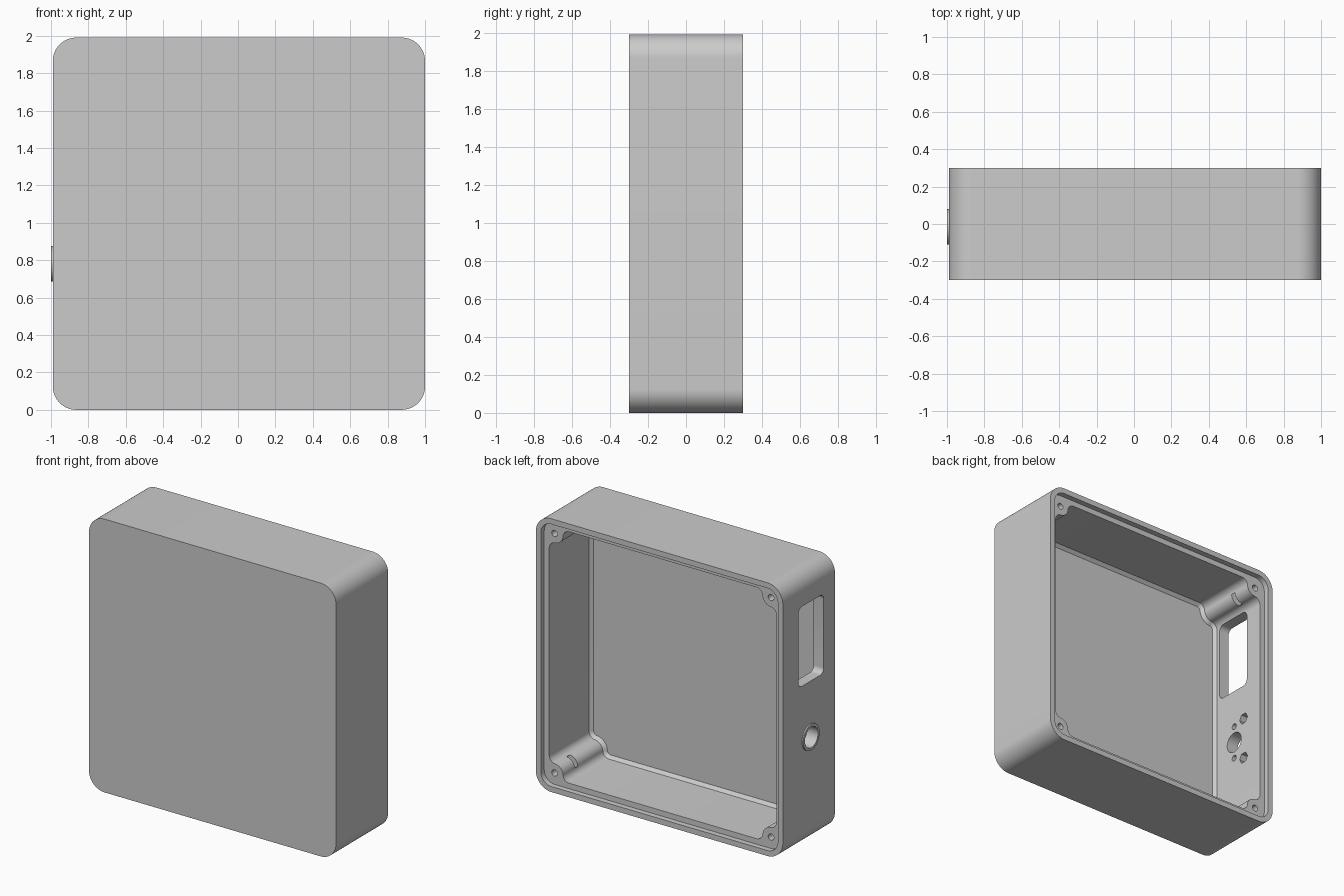
import bpy, bmesh
from math import sin, cos, pi, radians, sqrt, atan2

if "Cube" in bpy.data.objects:
    bpy.data.objects.remove(bpy.data.objects["Cube"])

CX, CZ = 0.005, 0.995      # centre of the square case
HALF, DEPTH = 0.995, 0.30  # half width and half depth
RADIUS = 0.125             # outer corner radius
LEDGE = 0.26               # lid ledge
FLOOR = -0.22              # inner face of the front wall
BOSS = 0.872               # screw boss offset from the centre
PORT_Y, PORT_Z = -0.015, 0.78

grey = bpy.data.materials.new("light_grey")
grey.use_nodes = True
grey.diffuse_color = (0.6, 0.6, 0.6, 1)
grey.node_tree.nodes["Principled BSDF"].inputs["Base Color"].default_value = (0.6, 0.6, 0.6, 1)


def arc(cx, cy, r, a0, a1, n=12):
    return [(cx + r * cos(a0 + (a1 - a0) * i / n), cy + r * sin(a0 + (a1 - a0) * i / n))
            for i in range(n + 1)]


def circle(cx, cy, r, n=32):
    return arc(cx, cy, r, 0, 2 * pi, n)[:-1]


def rounded_rect(cx, cy, hw, hh, r, n=12):
    pts = []
    for k, (sx, sy) in enumerate([(1, 1), (-1, 1), (-1, -1), (1, -1)]):
        pts += arc(cx + sx * (hw - r), cy + sy * (hh - r), r, k * pi / 2, (k + 1) * pi / 2, n)
    return pts


def cavity_profile(inset):
    """Square opening with a filleted round screw boss in each corner."""
    a, r, f = 0.915 - inset, 0.068 + inset, 0.05 - inset
    dx = a - f - BOSS
    dz = -sqrt((r + f) ** 2 - dx ** 2)
    toward = atan2(-dz, -dx)
    corner = arc(a - f, BOSS + dz, f, 0, toward, 8)
    corner += arc(BOSS, BOSS, r, toward - pi, -pi / 2 - toward + pi / 2 - pi / 2, 16)[1:-1]
    corner += arc(BOSS + dz, a - f, f, pi / 2 - toward, pi / 2, 8)
    pts = []
    for k in range(4):
        c, s = round(cos(k * pi / 2)), round(sin(k * pi / 2))
        pts += [(CX + x * c - z * s, CZ + x * s + z * c) for x, z in corner]
    return pts


def loft(name, axis, sections):
    """Solid through (position, profile) sections along the x or y axis."""
    bm = bmesh.new()
    rings = []
    for p, prof in sections:
        rings.append([bm.verts.new((p, u, v) if axis == "x" else (u, p, v)) for u, v in prof])
    n = len(rings[0])
    for a, b in zip(rings, rings[1:]):
        for i in range(n):
            j = (i + 1) % n
            bm.faces.new((a[i], a[j], b[j], b[i]))
    bm.faces.new(rings[0])
    bm.faces.new(rings[-1])
    bmesh.ops.recalc_face_normals(bm, faces=bm.faces)
    mesh = bpy.data.meshes.new(name)
    bm.to_mesh(mesh)
    bm.free()
    mesh.materials.append(grey)
    obj = bpy.data.objects.new(name, mesh)
    bpy.context.collection.objects.link(obj)
    return obj


def prism(name, axis, p0, p1, prof):
    return loft(name, axis, [(p0, prof), (p1, prof)])


def combine(target, tool, operation="DIFFERENCE"):
    mod = target.modifiers.new(tool.name, "BOOLEAN")
    mod.operation, mod.solver, mod.object = operation, "EXACT", tool
    bpy.context.view_layer.objects.active = target
    bpy.ops.object.modifier_apply(modifier=mod.name)
    bpy.data.objects.remove(tool)


# Outer shell with the round collar on its side
case = prism("enclosure_case", "y", -DEPTH, DEPTH, rounded_rect(CX, CZ, HALF, HALF, RADIUS, 16))
combine(case, prism("port_collar", "x", -1.0, -0.95, circle(PORT_Y, PORT_Z, 0.095, 40)), "UNION")

# Main cavity with a chamfer around its floor
wide, narrow = cavity_profile(0), cavity_profile(0.022)
combine(case, loft("cavity", "y", [(0.28, wide), (FLOOR + 0.022, wide), (FLOOR, narrow)]))

# Lid recess in the open back
combine(case, prism("lid_recess", "y", LEDGE, 0.4,
                    rounded_rect(CX, CZ, HALF - 0.04, HALF - 0.04, RADIUS - 0.04)))

# Screw holes and nut slots in the corner bosses
for sx in (-1, 1):
    for sz in (-1, 1):
        x, z = CX + sx * BOSS, CZ + sz * BOSS
        combine(case, prism("screw_hole", "y", 0.05, 0.3, circle(x, z, 0.023, 20)))
        slot = circle(x - sx * 0.03, z - sz * 0.03, 0.065, 4)
        combine(case, prism("nut_slot", "y", 0.09, 0.125, slot))

# Side window and port
combine(case, prism("side_window", "x", -1.2, -0.85,
                    rounded_rect(-0.025, 1.475, 0.145, 0.29, 0.04, 8)))
combine(case, prism("port_hole", "x", -1.2, -0.85, circle(PORT_Y, PORT_Z, 0.075, 40)))

# Blind fixing holes on the inside around the port
for s in (-1, 1):
    combine(case, prism("pin_hole", "x", -0.96, -0.85,
                        circle(PORT_Y, PORT_Z + s * 0.125, 0.022, 20)))
    combine(case, prism("hex_pocket", "x", -0.96, -0.85,
                        circle(PORT_Y + 0.1, PORT_Z - 0.01 + s * 0.155, 0.042, 6)))

# Smooth the curved faces and keep the edges sharp
bpy.ops.object.select_all(action="DESELECT")
case.select_set(True)
bpy.context.view_layer.objects.active = case
bpy.ops.object.shade_smooth_by_angle(angle=radians(30))
